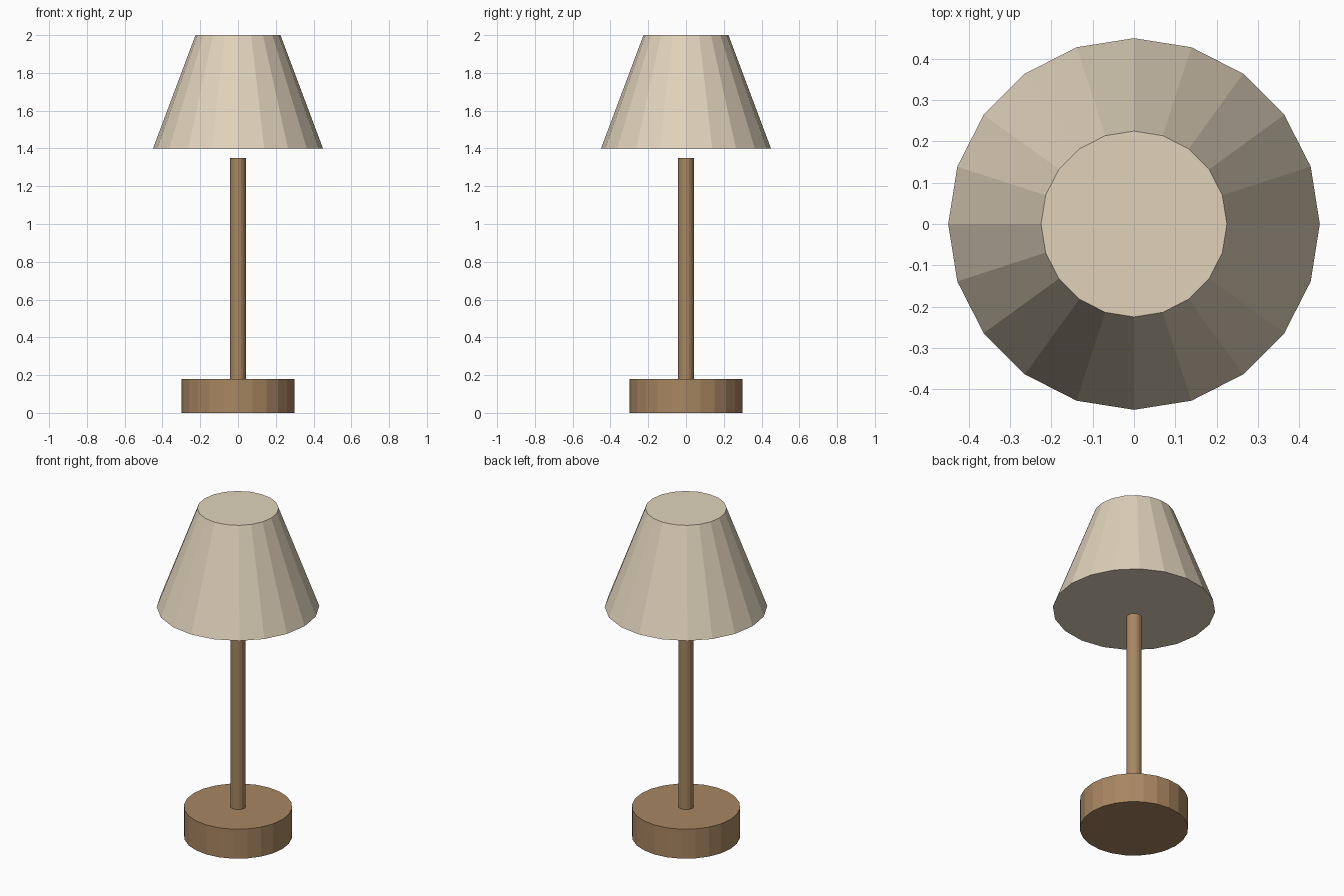
import bpy

if "Cube" in bpy.data.objects:
    bpy.data.objects.remove(bpy.data.objects["Cube"], do_unlink=True)


def material(name, rgb):
    mat = bpy.data.materials.new(name)
    mat.use_nodes = True
    colour = (*rgb, 1.0)
    mat.diffuse_color = colour
    mat.node_tree.nodes["Principled BSDF"].inputs["Base Color"].default_value = colour
    return mat


def frustum(name, sides, bottom_radius, top_radius, bottom, top, mat):
    """Closed flat-shaded round part standing between two heights."""
    bpy.ops.mesh.primitive_cone_add(
        vertices=sides, radius1=bottom_radius, radius2=top_radius,
        depth=top - bottom, location=(0, 0, (bottom + top) / 2))
    part = bpy.context.object
    part.name = name
    part.data.materials.append(mat)
    return part


wood = material("warm wood", (0.39, 0.24, 0.12))
cream = material("cream fabric", (0.75, 0.65, 0.50))

# Base and pole
frustum("base", 24, 0.30, 0.30, 0.0, 0.18, wood)
frustum("pole", 16, 0.043, 0.043, 0.18, 1.35, wood)

# Shade floats just above the pole, closed at both ends
frustum("shade", 20, 0.45, 0.225, 1.40, 2.0, cream)
